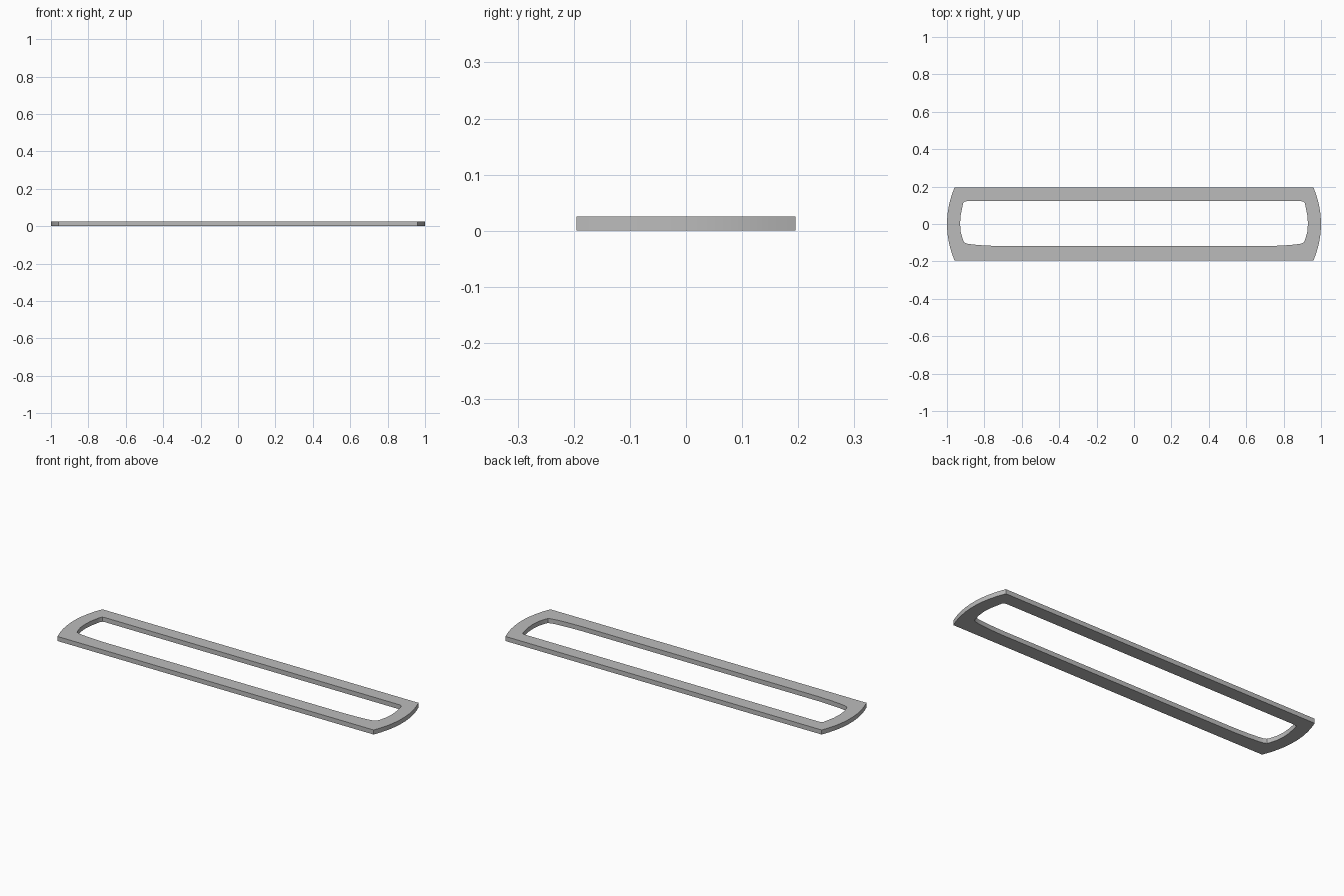
import bpy, bmesh

cube = bpy.data.objects.get("Cube")
if cube:
    bpy.data.objects.remove(cube, do_unlink=True)

HEIGHT = 0.025
HALF_Y = 0.195

grey = bpy.data.materials.new("plain grey")
grey.use_nodes = True
grey.diffuse_color = (0.5, 0.5, 0.5, 1)
grey.node_tree.nodes["Principled BSDF"].inputs["Base Color"].default_value = (0.5, 0.5, 0.5, 1)

# Right half of the opening, from front middle round to back middle
inner = [(0, -.118), (.72, -.118), (.80, -.115), (.86, -.11), (.893, -.105),
         (.908, -.098), (.914, -.086), (.926, -.045), (.93, 0), (.927, .045),
         (.918, .09), (.914, .11), (.907, .119), (.895, .122), (0, .122)]

# Right half of the rim: straight front edge, bowed end, straight back edge
ARC = 9
outer = [(x, -HALF_Y) for x, _ in inner[:4]]
for i in range(ARC + 1):
    t = 2 * i / ARC - 1
    outer.append((1 - 0.04 * t * t, HALF_Y * t))
outer.append((0, HALF_Y))


def full_loop(half):
    """Close a right-half outline by mirroring it across x."""
    return half + [(-x, y) for x, y in reversed(half[1:-1])]


# Frame: matching rings joined by strips of quads
bm = bmesh.new()
rings = [[bm.verts.new((x, y, z)) for x, y in full_loop(half)]
         for half, z in ((outer, 0), (outer, HEIGHT), (inner, HEIGHT), (inner, 0))]
count = len(rings[0])
for r in range(4):
    a, b = rings[r], rings[(r + 1) % 4]
    for i in range(count):
        j = (i + 1) % count
        bm.faces.new((a[i], a[j], b[j], b[i]))
bmesh.ops.recalc_face_normals(bm, faces=bm.faces)

mesh = bpy.data.meshes.new("frame")
bm.to_mesh(mesh)
bm.free()
mesh.materials.append(grey)
frame = bpy.data.objects.new("frame", mesh)
bpy.context.collection.objects.link(frame)
bpy.context.view_layer.objects.active = frame
frame.select_set(True)
bpy.ops.object.shade_smooth_by_angle()
